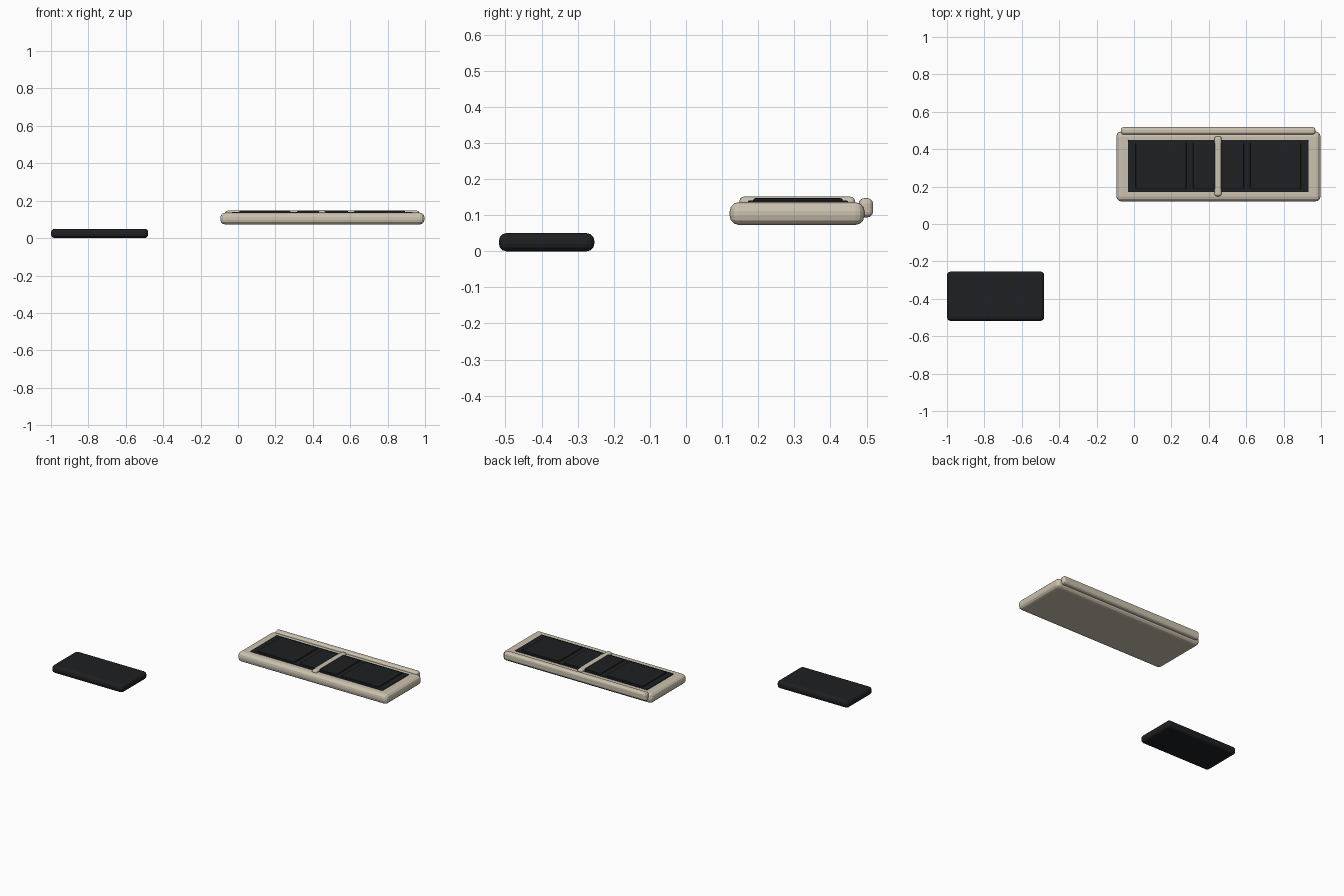
import bpy, bmesh

if "Cube" in bpy.data.objects:
    bpy.data.objects.remove(bpy.data.objects["Cube"])


def material(name, colour):
    m = bpy.data.materials.new(name)
    m.diffuse_color = colour
    m.use_nodes = True
    m.node_tree.nodes["Principled BSDF"].inputs["Base Color"].default_value = m.diffuse_color
    return m


BLACK = material("black", (0.013, 0.014, 0.016, 1))
BEIGE = material("beige", (0.60, 0.54, 0.43, 1))


def rounded_box(name, x, y, z, bevel, mat, segments=3):
    """Box between (min, max) pairs with rounded edges."""
    bm = bmesh.new()
    bmesh.ops.create_cube(bm, size=1)
    for v in bm.verts:
        for i, (lo, hi) in enumerate((x, y, z)):
            v.co[i] = (hi - lo) * v.co[i]
    me = bpy.data.meshes.new(name)
    bm.to_mesh(me)
    bm.free()
    ob = bpy.data.objects.new(name, me)
    ob.location = [(lo + hi) / 2 for lo, hi in (x, y, z)]
    bpy.context.collection.objects.link(ob)
    me.materials.append(mat)
    mod = ob.modifiers.new("rounding", "BEVEL")
    mod.width = bevel
    mod.segments = segments
    return ob


# separate dark slab
rounded_box("dark_slab", (-1.0, -0.48), (-0.518, -0.254), (0, 0.05), 0.02, BLACK)

# pale panel body
rounded_box("panel_body", (-0.094, 0.997), (0.121, 0.494), (0.073, 0.136), 0.025, BEIGE)

# dark inset and three raised pads
rounded_box("dark_inset", (-0.032, 0.933), (0.171, 0.449), (0.118, 0.140), 0.003, BLACK, 2)
for i, cx in enumerate((0.144, 0.452, 0.757)):
    rounded_box(f"raised_pad_{i + 1}", (cx - 0.136, cx + 0.136), (0.186, 0.434),
                (0.128, 0.147), 0.006, BLACK, 2)

# crossbar over the middle
rounded_box("crossbar", (0.430, 0.468), (0.148, 0.468), (0.122, 0.151), 0.012, BEIGE)

# rear hinge rail
rounded_box("rear_rail", (-0.07, 0.97), (0.478, 0.518), (0.094, 0.147), 0.015, BEIGE)
